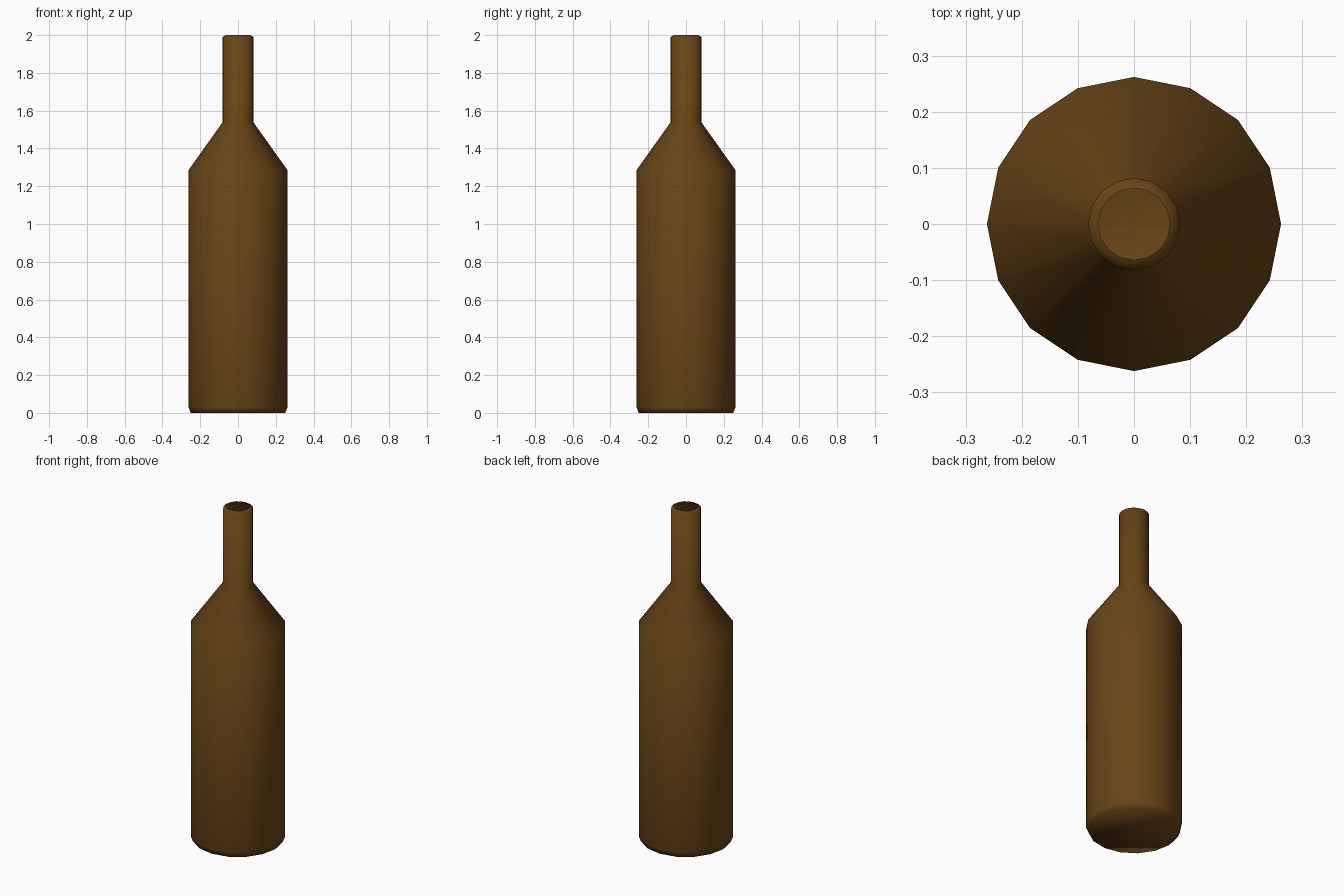
import bpy, bmesh
from math import cos, sin, tau

if "Cube" in bpy.data.objects:
    bpy.data.objects.remove(bpy.data.objects["Cube"])

SIDES = 16

# Bottle outline from base to lip: (radius, height)
PROFILE = [(0.25, 0.0), (0.262, 0.03), (0.262, 1.285),
           (0.082, 1.538), (0.082, 1.99), (0.064, 2.0)]


def lathe(name, profile, sides):
    bm = bmesh.new()
    rings = [[bm.verts.new((r * cos(tau * i / sides), r * sin(tau * i / sides), z))
              for i in range(sides)] for r, z in profile]
    for low, high in zip(rings, rings[1:]):
        for i in range(sides):
            j = (i + 1) % sides
            bm.faces.new((low[i], low[j], high[j], high[i]))
    # Closed base, open mouth
    bm.faces.new(rings[0][::-1])
    for f in bm.faces:
        f.smooth = True
    mesh = bpy.data.meshes.new(name)
    bm.to_mesh(mesh)
    bm.free()
    obj = bpy.data.objects.new(name, mesh)
    bpy.context.collection.objects.link(obj)
    return obj


# Brown glass bottle
bottle = lathe("bottle", PROFILE, SIDES)
glass = bpy.data.materials.new("brown_glass")
glass.diffuse_color = (0.14, 0.06, 0.008, 1)
glass.use_nodes = True
glass.node_tree.nodes["Principled BSDF"].inputs["Base Color"].default_value = glass.diffuse_color
bottle.data.materials.append(glass)
